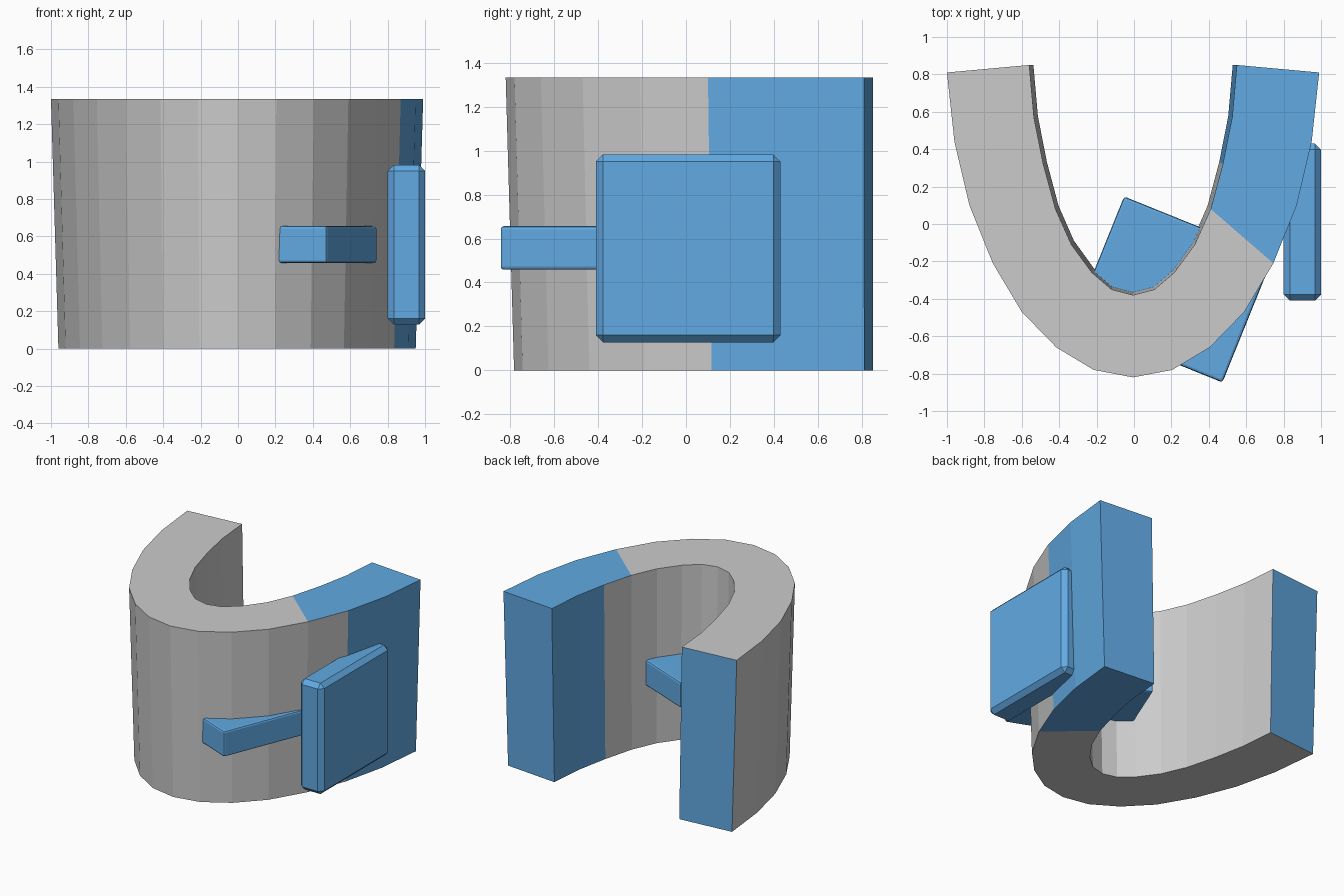
import bpy, bmesh, math

if "Cube" in bpy.data.objects:
    bpy.data.objects.remove(bpy.data.objects["Cube"])

blue = bpy.data.materials.new("blue")
blue.diffuse_color = (0.12, 0.40, 0.77, 1)
blue.use_nodes = True
blue.node_tree.nodes["Principled BSDF"].inputs["Base Color"].default_value = blue.diffuse_color

# Half outlines of the curved wall, front centre to rear end
OUTER = [(0, -.82), (.21, -.78), (.41, -.66), (.595, -.47), (.75, -.21),
         (.875, .10), (.955, .44), (.995, .81)]
INNER = [(0, -.38), (.115, -.35), (.22, -.26), (.33, -.11), (.415, .08),
         (.48, .32), (.53, .57), (.555, .85)]
HEIGHT = 1.333


def full(half):
    return [(-x, y) for x, y in half[:0:-1]] + half


def build_wall():
    bm = bmesh.new()

    def ring(points, z, sx, sy):
        return [bm.verts.new((x * sx - .005, .84 + (y - .84) * sy, z))
                for x, y in full(points)]

    # Wall tapers slightly towards the ground
    ob, ib = (ring(p, 0, .96, .977) for p in (OUTER, INNER))
    ot, it = (ring(p, HEIGHT, 1, 1) for p in (OUTER, INNER))

    def face(verts, is_blue):
        bm.faces.new(verts).material_index = int(is_blue)

    n = len(ot) - 1
    for i in range(n):
        j = i + 1
        face((ob[i], ob[j], ot[j], ot[i]), i >= n - 2)
        face((ib[j], ib[i], it[i], it[j]), i >= n - 2)
        face((ot[i], ot[j], it[j], it[i]), i >= n - 3)
        face((ob[j], ob[i], ib[i], ib[j]), i >= n - 3)
    # Blue end caps
    face((ob[0], ot[0], it[0], ib[0]), True)
    face((ob[n], ib[n], it[n], ot[n]), True)
    bmesh.ops.recalc_face_normals(bm, faces=bm.faces[:])
    me = bpy.data.meshes.new("curved_wall")
    bm.to_mesh(me)
    bm.free()
    me.materials.append(None)
    me.materials.append(blue)
    bpy.context.collection.objects.link(bpy.data.objects.new("curved_wall", me))


def block(name, centre, size, angle, bevel, segments=1):
    bpy.ops.mesh.primitive_cube_add(size=1, location=centre,
                                    rotation=(0, 0, math.radians(angle)))
    ob = bpy.context.object
    ob.name = name
    ob.scale = size
    bpy.ops.object.transform_apply(location=False, rotation=False, scale=True)
    mod = ob.modifiers.new("bevel", "BEVEL")
    mod.width = bevel
    mod.segments = segments
    ob.data.materials.append(blue)


build_wall()
# Upright panel on the right side
block("side_panel", (.9, .01, .555), (.2, .84, .855), 0, .033)
# Flat slab passing through the front of the wall
block("front_slab", (.21, -.35, .557), (.86, .725, .198), -22, .014, 2)
